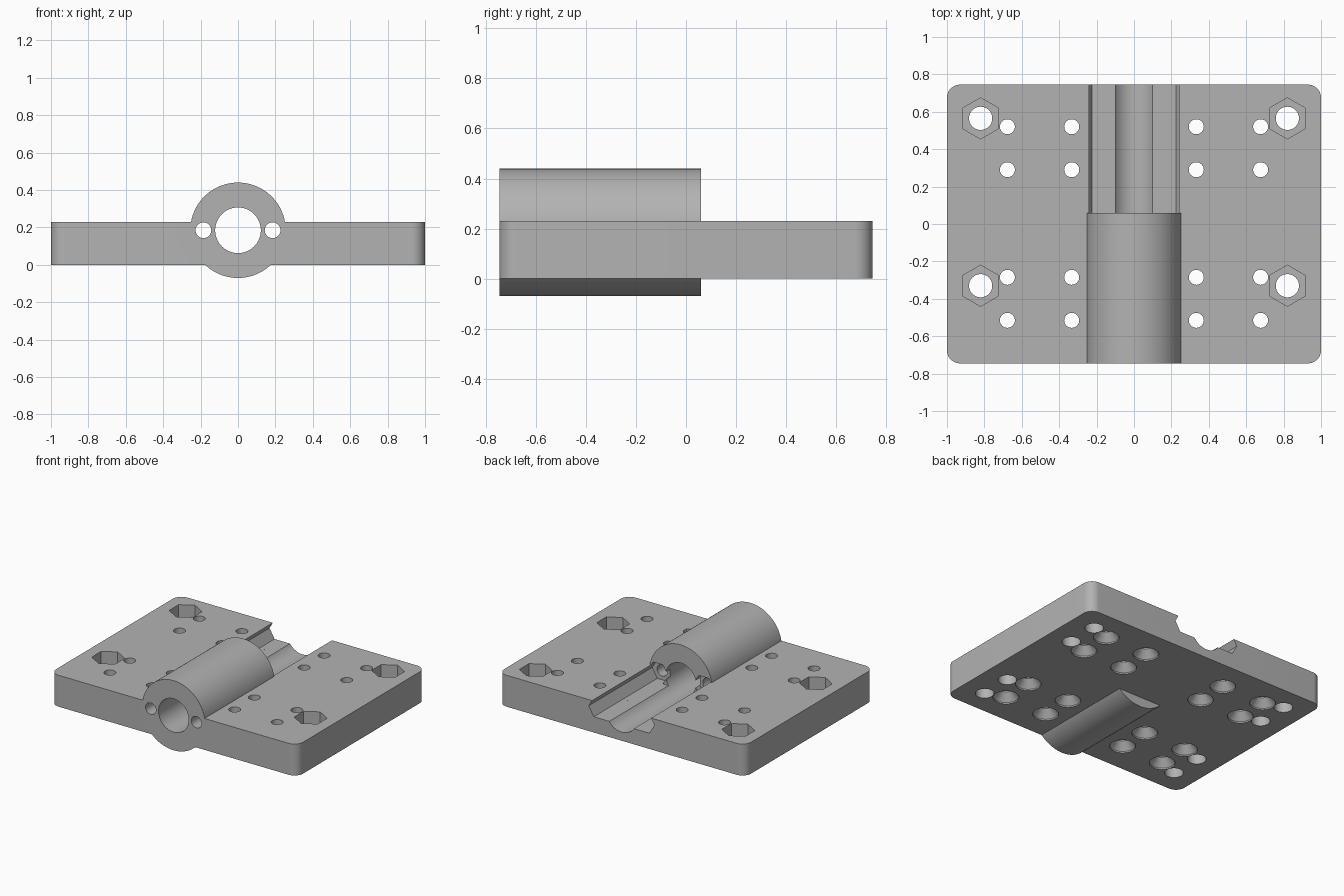
import bpy, bmesh, math

cube = bpy.data.objects.get("Cube")
if cube:
    bpy.data.objects.remove(cube, do_unlink=True)

grey = bpy.data.materials.new("plain grey")
grey.use_nodes = True
grey.diffuse_color = (0.45, 0.45, 0.45, 1)
grey.node_tree.nodes["Principled BSDF"].inputs["Base Color"].default_value = (0.45, 0.45, 0.45, 1)

HALF_X, HALF_Y, HEIGHT = 1.0, 0.745, 0.23
AXIS_Z = 0.185      # height of the bore and rod holes
BOSS_END = 0.06     # where the raised tube stops
SHELF_Z = 0.115     # floor of the open channel


def ring(cx, cy, r, n=64, turn=0.0):
    return [(cx + r * math.cos(turn + math.tau * i / n),
             cy + r * math.sin(turn + math.tau * i / n)) for i in range(n)]


def box(x0, x1, y0, y1):
    return [(x0, y0), (x1, y0), (x1, y1), (x0, y1)]


def loft(name, axis, sections):
    """Solid through outlines of equal count, each at its place on the axis."""
    bm = bmesh.new()
    loops = []
    for at, pts in sections:
        loops.append([bm.verts.new((a, b, at) if axis == "z" else (a, at, b)) for a, b in pts])
    for low, high in zip(loops, loops[1:]):
        for i in range(len(low)):
            j = (i + 1) % len(low)
            bm.faces.new((low[i], low[j], high[j], high[i]))
    bm.faces.new(loops[0])
    bm.faces.new(loops[-1])
    bmesh.ops.recalc_face_normals(bm, faces=bm.faces)
    mesh = bpy.data.meshes.new(name)
    bm.to_mesh(mesh)
    bm.free()
    mesh.materials.append(grey)
    obj = bpy.data.objects.new(name, mesh)
    bpy.context.collection.objects.link(obj)
    return obj


def combine(target, other, operation):
    mod = target.modifiers.new("combine", "BOOLEAN")
    mod.object, mod.operation, mod.solver = other, operation, "EXACT"
    bpy.context.view_layer.objects.active = target
    bpy.ops.object.modifier_apply(modifier=mod.name)
    bpy.data.objects.remove(other, do_unlink=True)


def cut(axis, *sections):
    combine(plate, loft("cutter", axis, sections), "DIFFERENCE")


# Base plate with rounded corners
radius, steps = 0.07, 12
outline = []
for k, (sx, sy) in enumerate([(1, 1), (-1, 1), (-1, -1), (1, -1)]):
    for i in range(steps + 1):
        a = math.pi / 2 * (k + i / steps)
        outline.append((sx * (HALF_X - radius) + radius * math.cos(a),
                        sy * (HALF_Y - radius) + radius * math.sin(a)))
plate = loft("mounting_plate", "z", [(0, outline), (HEIGHT, outline)])

# Raised tube over the front half
boss = ring(0, AXIS_Z, 0.255, 128)
combine(plate, loft("tube", "y", [(-HALF_Y, boss), (BOSS_END, boss)]), "UNION")

# Open channel behind the tube
channel = box(-0.185, 0.185, SHELF_Z, 0.6)
cut("y", (BOSS_END, channel), (1, channel))

# Nut slots on both sides of the channel, and the rod holes in front of them
for side in (-1, 1):
    nut = ring(side * 0.185, AXIS_Z, 0.0808, 6)
    cut("y", (BOSS_END - 0.05, nut), (1, nut))
    rod = ring(side * 0.185, AXIS_Z, 0.042, 48)
    cut("y", (-1, rod), (0.5, rod))

# Main bore
bore = ring(0, AXIS_Z, 0.122, 96)
cut("y", (-1, bore), (1, bore))

for side in (-1, 1):
    # Bolt holes with hexagonal nut pockets
    for y in (0.565, -0.33):
        hole = ring(side * 0.82, y, 0.062)
        cut("z", (-0.1, hole), (0.4, hole))
        pocket = ring(side * 0.82, y, 0.11, 6, math.pi / 6)
        cut("z", (0.09, pocket), (0.4, pocket))
    # Blind holes in the underside
    for y in (0.33, -0.565):
        hole = ring(side * 0.82, y, 0.062)
        cut("z", (-0.1, hole), (0.15, hole))
    # Countersunk screw holes
    for x in (0.333, 0.677):
        for y in (0.52, 0.29, -0.285, -0.515):
            wide = ring(side * x, y, 0.086, 40)
            thin = ring(side * x, y, 0.04, 40)
            cut("z", (-0.1, wide), (0.01, wide), (0.065, thin), (0.4, thin))

# Smooth round walls, sharp edges
bpy.ops.object.select_all(action="DESELECT")
plate.select_set(True)
bpy.context.view_layer.objects.active = plate
bpy.ops.object.shade_smooth_by_angle(angle=math.radians(25))
